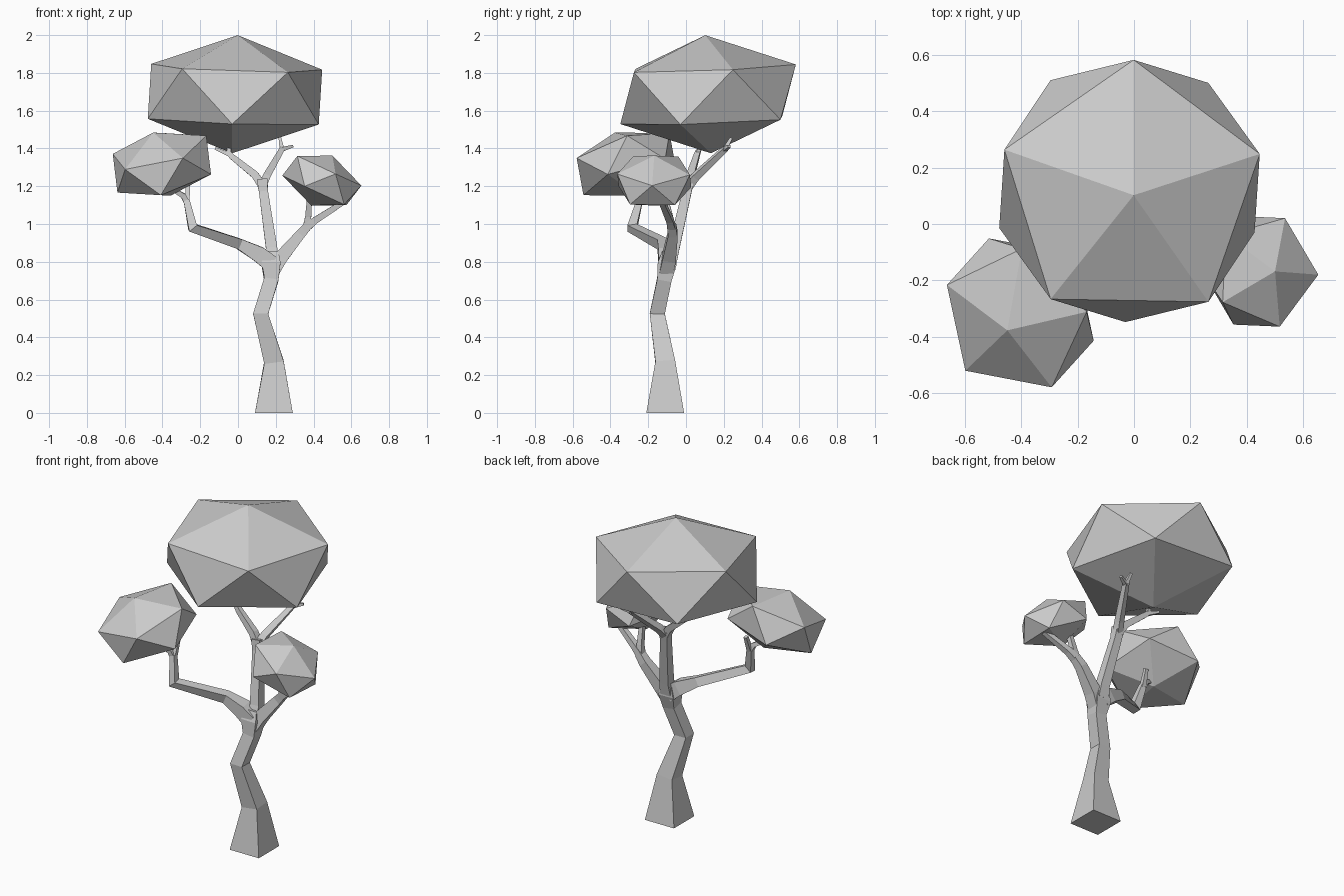
import bpy, bmesh
from mathutils import Vector, Matrix


def finish(name, bm):
    bmesh.ops.recalc_face_normals(bm, faces=bm.faces[:])
    me = bpy.data.meshes.new(name)
    bm.to_mesh(me)
    bm.free()
    ob = bpy.data.objects.new(name, me)
    bpy.context.collection.objects.link(ob)
    return ob


def limb(name, *points):
    """Square tube through (x, y, z, half_width) points."""
    bm = bmesh.new()
    pos = [Vector(p[:3]) for p in points]
    rings = []
    for i, p in enumerate(points):
        before = (pos[i] - pos[i - 1]).normalized() if i else Vector()
        after = (pos[i + 1] - pos[i]).normalized() if i < len(pos) - 1 else Vector()
        d = (before + after).normalized()
        u = Vector((0, 1, 0)).cross(d).normalized()
        v = d.cross(u)
        rings.append([bm.verts.new(pos[i] + (u * a + v * b) * p[3])
                      for a, b in ((-1, -1), (1, -1), (1, 1), (-1, 1))])
    for lo, hi in zip(rings, rings[1:]):
        for k in range(4):
            n = (k + 1) % 4
            bm.faces.new((lo[k], lo[n], hi[n], hi[k]))
    bm.faces.new(rings[0][::-1])
    bm.faces.new(rings[-1])
    return finish(name, bm)


def foliage(name, centre, ax, ay, az):
    """Icosahedron stretched onto three axis vectors."""
    bm = bmesh.new()
    bmesh.ops.create_icosphere(bm, subdivisions=1, radius=1)
    m = Matrix((ax, ay, az)).transposed().to_4x4()
    m.translation = centre
    bmesh.ops.transform(bm, matrix=m, verts=bm.verts[:])
    return finish(name, bm)


# Trunk
limb("trunk", (.19, -.11, 0, .1), (.19, -.11, .27, .052), (.12, -.152, .525, .04),
     (.176, -.115, .705, .038), (.175, -.1, .79, .05), (.178, -.09, .85, .036))

# Left branch with elbow and twigs
limb("left_branch", (.175, -.1, .79, .045), (.11, -.105, .84, .042), (.005, -.125, .895, .028),
     (-.24, -.285, .98, .026), (-.272, -.245, 1.125, .016))
limb("left_twig_a", (-.27, -.245, 1.11, .015), (-.29, -.25, 1.15, .014), (-.36, -.27, 1.19, .01))
limb("left_twig_b", (-.27, -.245, 1.11, .014), (-.265, -.21, 1.21, .01))

# Middle branch and its fork
limb("middle_branch", (.178, -.085, .8, .036), (.178, -.065, .87, .03),
     (.135, .005, 1.17, .024), (.128, .015, 1.235, .028))
limb("middle_fork_left", (.13, .012, 1.2, .022), (.09, .025, 1.26, .02),
     (-.03, .055, 1.355, .015), (-.06, .065, 1.385, .012))
limb("middle_fork_right", (.128, .012, 1.2, .022), (.15, .05, 1.25, .02), (.235, .21, 1.4, .014))
for i, (base, tip) in enumerate((
        ((-.04, .06, 1.365), (-.12, .075, 1.4)), ((-.05, .06, 1.37), (-.045, .085, 1.43)),
        ((.233, .205, 1.395), (.29, .23, 1.412)), ((.233, .205, 1.395), (.222, .24, 1.455)))):
    limb(f"middle_twig_{i + 1}", (*base, .012), (*tip, .007))

# Right branch and its fork
limb("right_branch", (.185, -.105, .75, .036), (.225, -.09, .82, .036),
     (.33, -.07, .945, .026), (.37, -.075, .99, .022))
limb("right_fork_up", (.36, -.075, .97, .02), (.372, -.085, 1.04, .016), (.38, -.115, 1.16, .013))
limb("right_fork_out", (.35, -.075, .97, .022), (.41, -.085, 1.02, .018),
     (.55, -.125, 1.11, .014), (.58, -.14, 1.13, .01))

# Faceted foliage clumps
foliage("top_foliage", (-.016, .117, 1.687), (.009, .527, .02), (-.532, .009, .018), (.015, -.015, .3125))
foliage("left_foliage", (-.403, -.315, 1.317), (.286, .035, .085), (-.062, .289, .078), (-.046, -.062, .167))
foliage("right_foliage", (.444, -.168, 1.23), (.206, -.013, -.096), (.011, .226, -.003), (.056, 0, .132))
